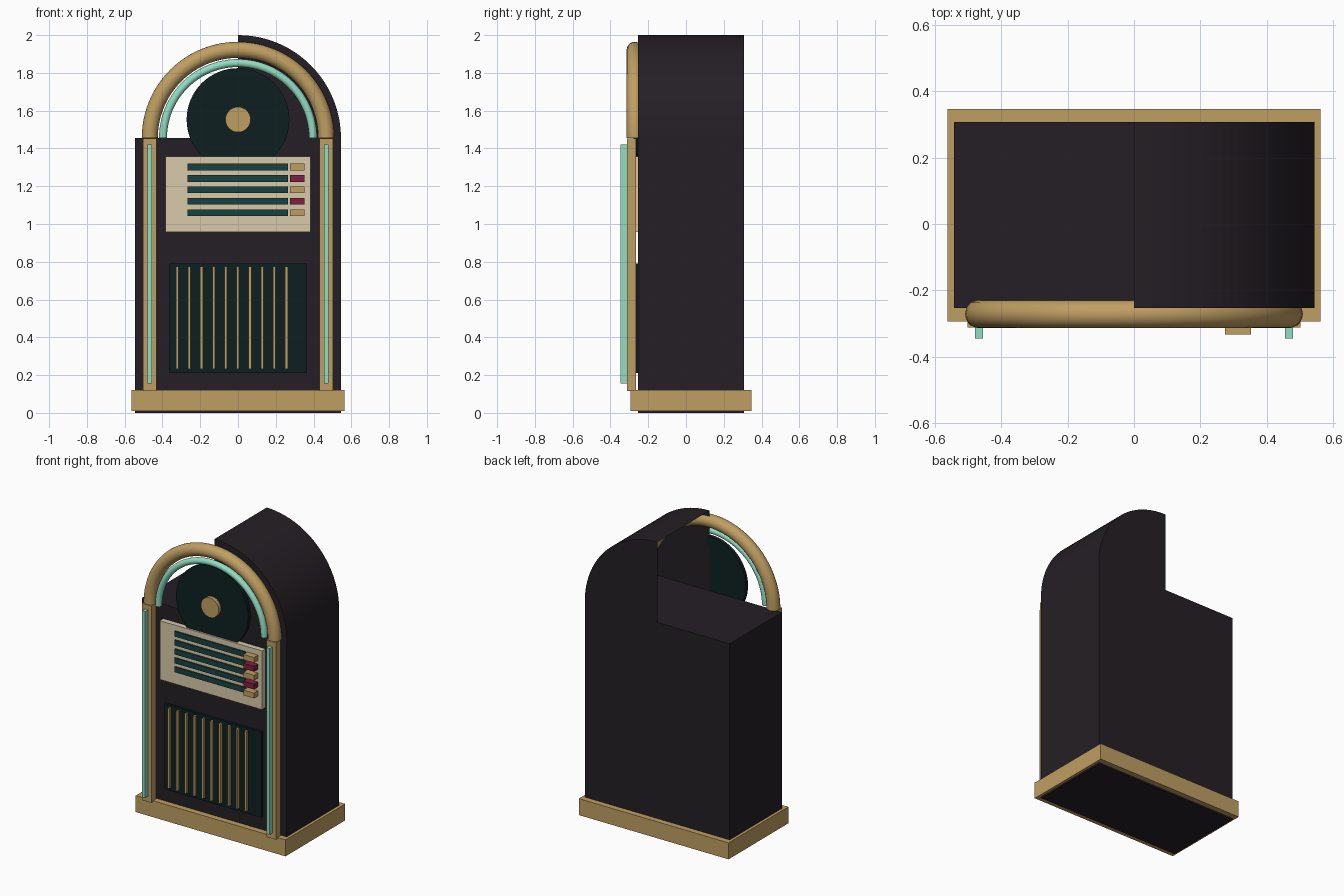
import bpy, bmesh
from math import pi, cos, sin

if "Cube" in bpy.data.objects:
    bpy.data.objects.remove(bpy.data.objects["Cube"])


def material(name, rgb):
    m = bpy.data.materials.new(name)
    m.diffuse_color = [(c / 255) ** 2.2 for c in rgb] + [1]
    m.use_nodes = True
    m.node_tree.nodes["Principled BSDF"].inputs["Base Color"].default_value = m.diffuse_color
    return m


DARK = material("dark_wood", (41, 36, 41))
GOLD = material("gold_trim", (190, 157, 98))
NEON = material("neon_mint", (145, 220, 195))
BLACK = material("deep_teal", (22, 36, 38))
CREAM = material("cream", (216, 202, 170))
TEAL = material("strip_teal", (32, 66, 66))
RED = material("burgundy", (125, 38, 66))


def finish(name, bm, mat, smooth=False):
    bmesh.ops.recalc_face_normals(bm, faces=bm.faces)
    me = bpy.data.meshes.new(name)
    bm.to_mesh(me)
    bm.free()
    ob = bpy.data.objects.new(name, me)
    bpy.context.collection.objects.link(ob)
    me.materials.append(mat)
    if smooth:
        bpy.ops.object.select_all(action='DESELECT')
        ob.select_set(True)
        bpy.context.view_layer.objects.active = ob
        bpy.ops.object.shade_smooth_by_angle()
    return ob


def box(name, x, y, z, mat):
    """Box from (min, max) ranges."""
    bm = bmesh.new()
    bmesh.ops.create_cube(bm, size=1)
    for v in bm.verts:
        v.co = [r[0] + (c + 0.5) * (r[1] - r[0]) for r, c in zip((x, y, z), v.co)]
    return finish(name, bm, mat)


def disc(name, z, r, y, mat, start=0.0, sweep=2 * pi, n=64, open_side=False):
    """Disc (or sector) facing -y, centred on x = 0."""
    bm = bmesh.new()
    full = sweep > 6.28
    pts = [start + sweep * i / n for i in range(n if full else n + 1)]
    rings = [[bm.verts.new((r * cos(a), yy, z + r * sin(a))) for a in pts] for yy in y]
    for ring in rings:
        bm.faces.new(ring)
    last = len(pts) if not open_side else len(pts) - 1
    for i in range(last):
        j = (i + 1) % len(pts)
        bm.faces.new((rings[0][i], rings[0][j], rings[1][j], rings[1][i]))
    return finish(name, bm, mat, True)


def arch(name, z, R, r, y, mat, n=48, m=20):
    """Half-torus arch with capped ends."""
    bm = bmesh.new()
    rings = []
    for i in range(n + 1):
        a = pi * i / n
        rings.append([bm.verts.new(((R + r * cos(t)) * cos(a), y + r * sin(t),
                                    z + (R + r * cos(t)) * sin(a)))
                      for t in (2 * pi * k / m for k in range(m))])
    for p, q in zip(rings, rings[1:]):
        for k in range(m):
            l = (k + 1) % m
            bm.faces.new((p[k], p[l], q[l], q[k]))
    bm.faces.new(rings[0])
    bm.faces.new(rings[-1])
    return finish(name, bm, mat, True)


SPRING = 1.455            # height where the arch starts
Y0, Y1 = -0.254, 0.308    # cabinet front and back

# cabinet: box plus a half drum that is open on its inner side
box("cabinet", (-0.544, 0.544), (Y0, Y1), (0, SPRING), DARK)
disc("cabinet_dome", SPRING, 0.545, (Y0, Y1), DARK, -pi / 2, pi, 48, open_side=True)
box("plinth", (-0.563, 0.563), (-0.294, 0.347), (0.01, 0.122), GOLD)

# side columns with neon strips
for side, s in (("left", -1), ("right", 1)):
    box(side + "_column", sorted((s * 0.432, s * 0.503)), (-0.313, -0.264), (0.115, 1.452), GOLD)
    box(side + "_neon", sorted((s * 0.456, s * 0.480)), (-0.346, -0.31), (0.155, 1.42), NEON)

# arches over the record window
arch("gold_arch", SPRING, 0.467, 0.0425, -0.272, GOLD)
arch("neon_arch", SPRING, 0.397, 0.021, -0.285, NEON)

# record and its centre label
disc("record", 1.553, 0.272, (-0.278, Y0), BLACK)
disc("record_label", 1.553, 0.067, (-0.303, -0.27), GOLD)

# selection panel with title strips and buttons
box("selection_panel", (-0.385, 0.385), (-0.29, Y0), (0.957, 1.357), CREAM)
for i in range(5):
    z = 1.302 - i * 0.0605
    zr = (z - 0.018, z + 0.018)
    box(f"title_strip_{i + 1}", (-0.268, 0.265), (-0.3, -0.28), zr, TEAL)
    box(f"button_{i + 1}", (0.274, 0.353), (-0.333, -0.28), zr, RED if i % 2 else GOLD)

# speaker grille with slats
box("speaker_grille", (-0.364, 0.364), (-0.27, Y0), (0.21, 0.792), BLACK)
for i in range(10):
    x = -0.322 + i * 0.0643
    box(f"grille_slat_{i + 1}", (x - 0.007, x + 0.007), (-0.288, -0.265), (0.233, 0.776), GOLD)
